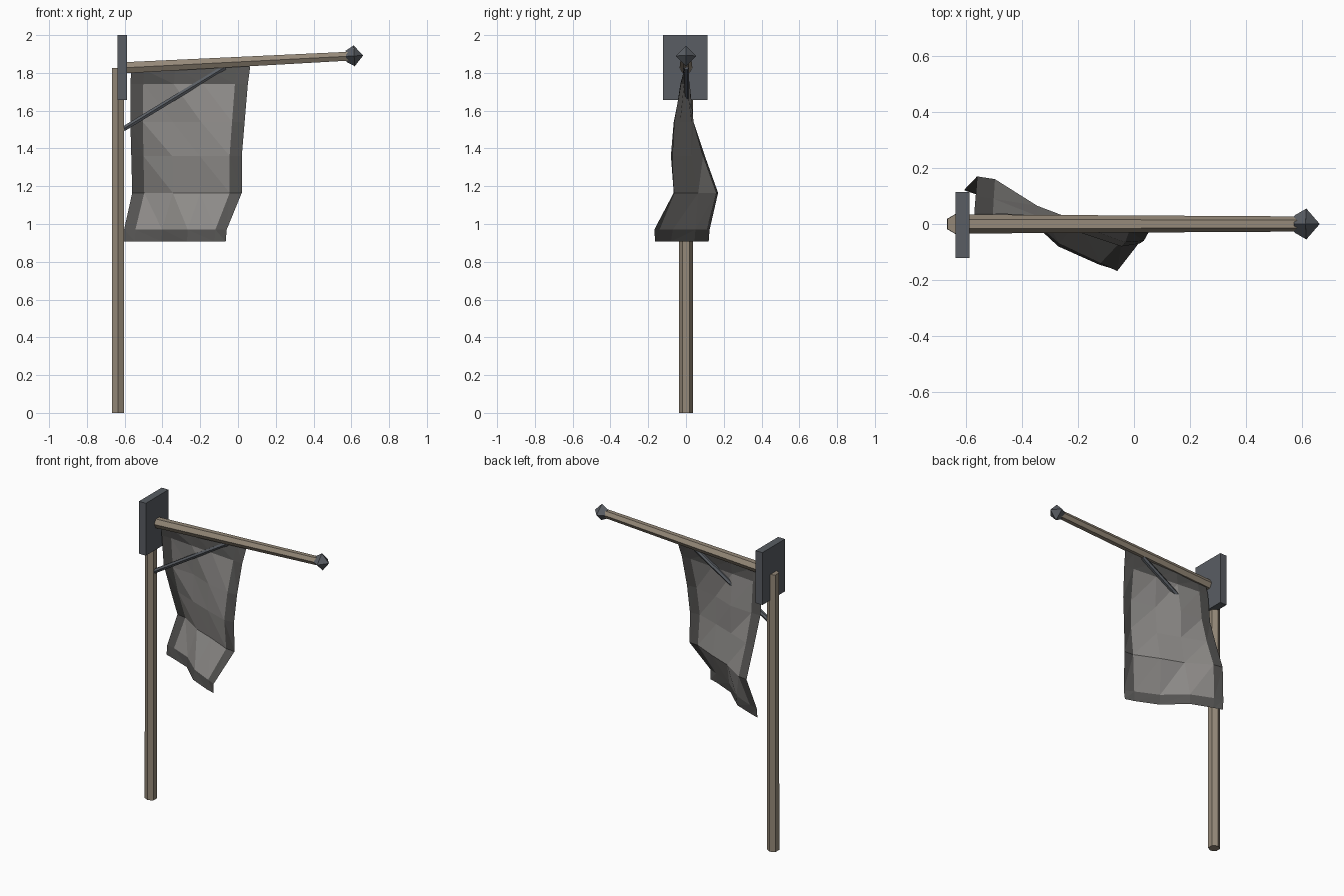
import bpy, bmesh, math
from mathutils import Vector, Matrix

if "Cube" in bpy.data.objects:
    bpy.data.objects.remove(bpy.data.objects["Cube"])


def material(name, rgb):
    m = bpy.data.materials.new(name)
    m.diffuse_color = (*rgb, 1)
    m.use_nodes = True
    m.node_tree.nodes["Principled BSDF"].inputs["Base Color"].default_value = m.diffuse_color
    return m


WOOD = material("wood", (0.30, 0.25, 0.19))
IRON = material("iron", (0.10, 0.11, 0.125))
CLOTH = material("cloth", (0.27, 0.26, 0.25))
TRIM = material("trim", (0.09, 0.088, 0.085))


def finish(name, bm, *mats):
    me = bpy.data.meshes.new(name)
    bm.to_mesh(me)
    bm.free()
    for m in mats:
        me.materials.append(m)
    ob = bpy.data.objects.new(name, me)
    bpy.context.collection.objects.link(ob)
    return ob


def rod(name, a, b, r1, r2, sides, mat):
    """Tapered flat-sided rod from a to b, with corners pointing along y."""
    a, b = Vector(a), Vector(b)
    z = (b - a).normalized()
    y = Vector((0, 1, 0))
    x = y.cross(z)
    bm = bmesh.new()
    rings = []
    for c, r in ((a, r1), (b, r2)):
        ring = []
        for i in range(sides):
            t = math.tau * i / sides
            ring.append(bm.verts.new(c + y * r * math.cos(t) - x * r * math.sin(t)))
        rings.append(ring)
    for i in range(sides):
        j = (i + 1) % sides
        bm.faces.new((rings[0][i], rings[0][j], rings[1][j], rings[1][i]))
    bm.faces.new(rings[0][::-1])
    bm.faces.new(rings[1])
    bmesh.ops.recalc_face_normals(bm, faces=bm.faces)
    return finish(name, bm, mat)


# Post, arm and brace
rod("post", (-0.635, 0, 0), (-0.635, 0, 1.825), 0.037, 0.036, 6, WOOD)
rod("arm", (-0.605, 0, 1.827), (0.6, 0, 1.889), 0.034, 0.027, 6, WOOD)
rod("brace", (-0.607, 0, 1.503), (-0.07, 0, 1.83), 0.015, 0.015, 6, IRON)

# Mounting plate
bm = bmesh.new()
bmesh.ops.create_cube(bm, size=1, matrix=Matrix.Translation((-0.612, -0.003, 1.828))
                      @ Matrix.Diagonal((0.05, 0.236, 0.345, 1)))
finish("mounting_plate", bm, IRON)

# Pointed finial
rod("finial_base", (0.572, 0, 1.8875), (0.615, 0, 1.89), 0.03, 0.055, 4, IRON)
rod("finial_tip", (0.615, 0, 1.89), (0.662, 0, 1.8925), 0.055, 0.001, 4, IRON)

# Hanging banner: each row gives height, left edge, right edge and the folds in y
ROWS = [
    (1.815, -0.565, 0.065, (0.005, 0.005, 0.01, 0.0, -0.005, -0.005)),
    (1.74, -0.57, 0.052, (0.02, 0.02, 0.005, -0.01, -0.025, -0.03)),
    (1.54, -0.57, 0.035, (0.04, 0.04, 0.03, -0.03, -0.065, -0.06)),
    (1.36, -0.565, 0.02, (0.10, 0.09, 0.03, -0.025, -0.08, -0.07)),
    (1.165, -0.56, 0.02, (0.17, 0.16, 0.065, 0.01, -0.06, -0.065)),
    (0.97, -0.603, -0.06, (0.125, 0.11, 0.05, -0.07, -0.14, -0.168)),
    (0.907, -0.605, -0.065, (0.12, 0.10, 0.045, -0.08, -0.145, -0.163)),
]
COLS = (0, 0.11, 0.37, 0.62, 0.89, 1)
bm = bmesh.new()
grid = []
for z, x0, x1, folds in ROWS:
    row = []
    for u, y in zip(COLS, folds):
        lift = 0.02 * u if z > 1.8 else 0
        row.append(bm.verts.new((x0 + (x1 - x0) * u, y, z + lift)))
    grid.append(row)
for r in range(6):
    for c in range(5):
        tl, tr = grid[r][c], grid[r][c + 1]
        bl, br = grid[r + 1][c], grid[r + 1][c + 1]
        edge = r in (0, 5) or c in (0, 4)
        for tri in ((tl, bl, br), (tl, br, tr)):
            bm.faces.new(tri).material_index = int(edge)
finish("banner", bm, CLOTH, TRIM)
